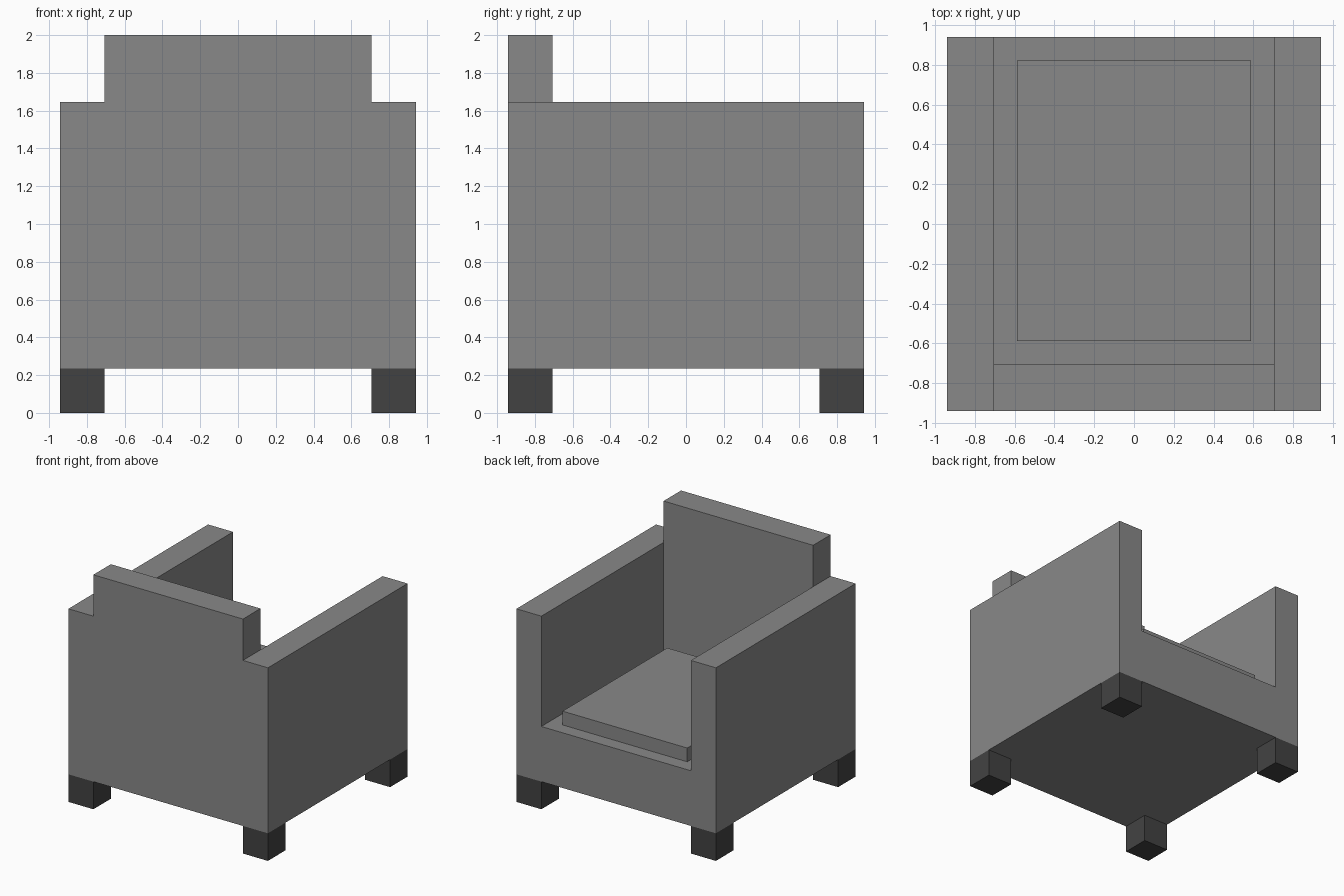
import bpy
import bmesh

if "Cube" in bpy.data.objects:
    bpy.data.objects.remove(bpy.data.objects["Cube"])

U = 2 / 17  # the chair sits on a grid of 17 units in height


def material(name, value):
    m = bpy.data.materials.new(name)
    m.diffuse_color = (value, value, value, 1)
    m.use_nodes = True
    m.node_tree.nodes["Principled BSDF"].inputs["Base Color"].default_value = m.diffuse_color
    return m


upholstery = material("grey upholstery", 0.25)
dark_legs = material("dark grey legs", 0.055)


def extrude_profile(name, profile, y0, y1, mat):
    """Extrude an x/z outline (in grid units) along y from y0 to y1."""
    bm = bmesh.new()
    face = bm.faces.new([bm.verts.new((x * U, y0 * U, z * U)) for x, z in profile])
    new = bmesh.ops.extrude_face_region(bm, geom=[face])["geom"]
    verts = [g for g in new if isinstance(g, bmesh.types.BMVert)]
    bmesh.ops.translate(bm, verts=verts, vec=(0, (y1 - y0) * U, 0))
    bmesh.ops.recalc_face_normals(bm, faces=bm.faces)
    mesh = bpy.data.meshes.new(name)
    bm.to_mesh(mesh)
    bm.free()
    mesh.materials.append(mat)
    obj = bpy.data.objects.new(name, mesh)
    bpy.context.collection.objects.link(obj)
    return obj


def box(name, x, y, z, mat):
    outline = [(x[0], z[0]), (x[1], z[0]), (x[1], z[1]), (x[0], z[1])]
    return extrude_profile(name, outline, y[0], y[1], mat)


# Base and both arms as one U-shaped section
u_shape = [(-8, 2), (8, 2), (8, 14), (6, 14), (6, 6), (-6, 6), (-6, 14), (-8, 14)]
extrude_profile("base_and_arms", u_shape, -8, 8, upholstery)

# Backrest between the arms, and the seat cushion
box("backrest", (-6, 6), (-8, -6), (6, 17), upholstery)
box("seat_cushion", (-5, 5), (-5, 7), (6, 7), upholstery)

# Four corner legs
for x, side in ((-8, "left"), (6, "right")):
    for y, end in ((-8, "front"), (6, "back")):
        box(f"{end}_{side}_leg", (x, x + 2), (y, y + 2), (0, 2), dark_legs)
